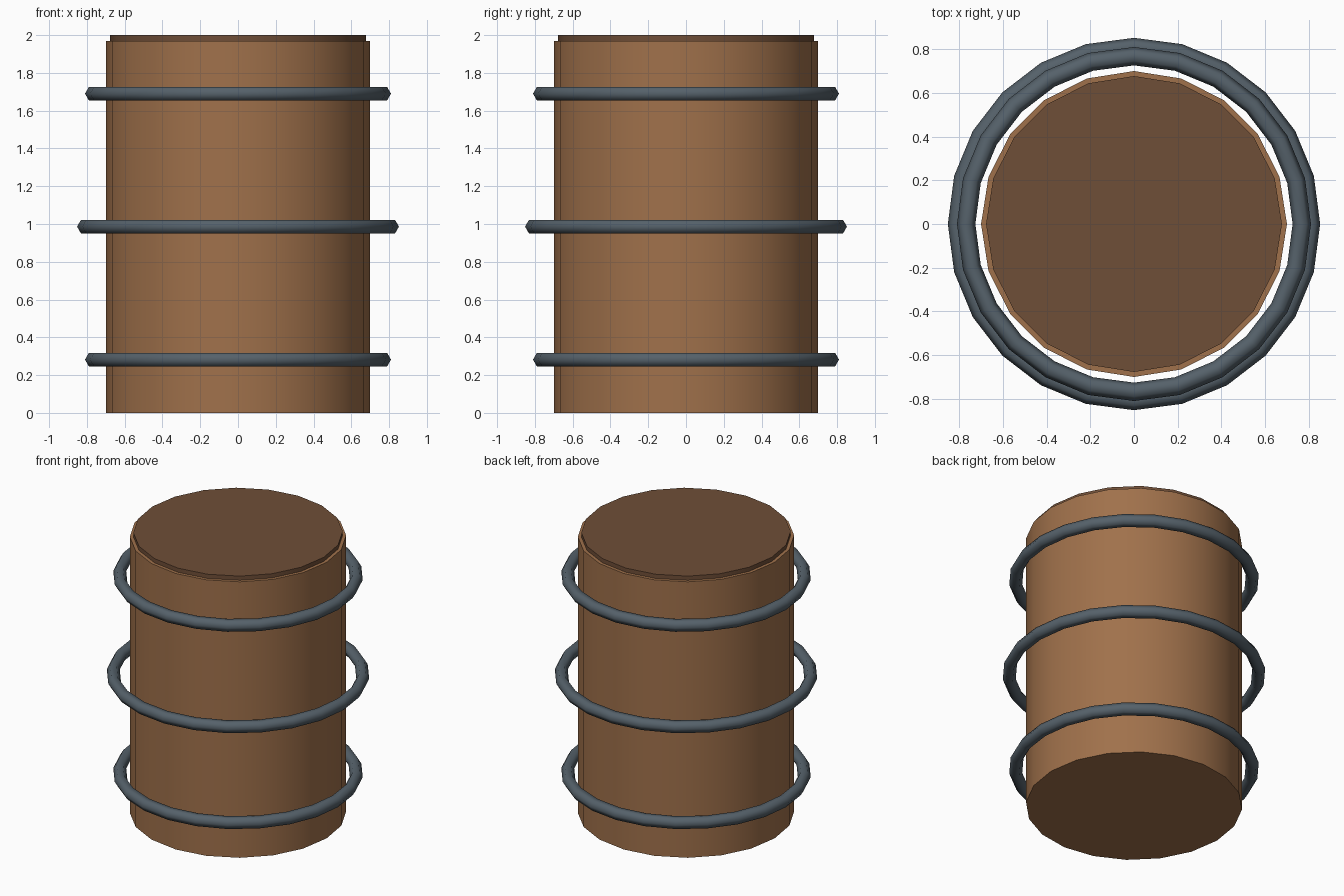
import bpy, bmesh, math

if "Cube" in bpy.data.objects:
    bpy.data.objects.remove(bpy.data.objects["Cube"])


def srgb(r, g, b):
    return tuple((c / 255 / 12.92) if c < 11 else ((c / 255 + 0.055) / 1.055) ** 2.4
                 for c in (r, g, b)) + (1.0,)


def material(name, rgb):
    m = bpy.data.materials.new(name)
    m.diffuse_color = srgb(*rgb)
    m.use_nodes = True
    m.node_tree.nodes["Principled BSDF"].inputs["Base Color"].default_value = m.diffuse_color
    return m


wood = material("light wood", (160, 113, 75))
dark_wood = material("dark wood", (111, 78, 55))
iron = material("grey iron", (85, 97, 106))


def finish(name, mat, angle):
    ob = bpy.context.object
    ob.name = ob.data.name = name
    ob.data.materials.append(mat)
    bpy.ops.object.shade_smooth_by_angle(angle=math.radians(angle))
    return ob


def cylinder(name, radius, z0, z1, mat):
    bpy.ops.mesh.primitive_cylinder_add(vertices=20, radius=radius, depth=z1 - z0,
                                        location=(0, 0, (z0 + z1) / 2))
    return finish(name, mat, 35)


def hoop(name, radius, z):
    bpy.ops.mesh.primitive_torus_add(major_segments=24, minor_segments=6,
                                     major_radius=radius, minor_radius=0.042,
                                     location=(0, 0, z))
    return finish(name, iron, 80)


# Barrel body and the slightly smaller lid set into its top
cylinder("barrel_body", 0.70, 0.0, 1.97, wood)
cylinder("lid", 0.677, 1.944, 2.0, dark_wood)

# Three loose hoops, the middle one wider
for name, radius, z in (("lower_hoop", 0.768, 0.282),
                        ("middle_hoop", 0.81, 0.986),
                        ("upper_hoop", 0.768, 1.69)):
    hoop(name, radius, z)
